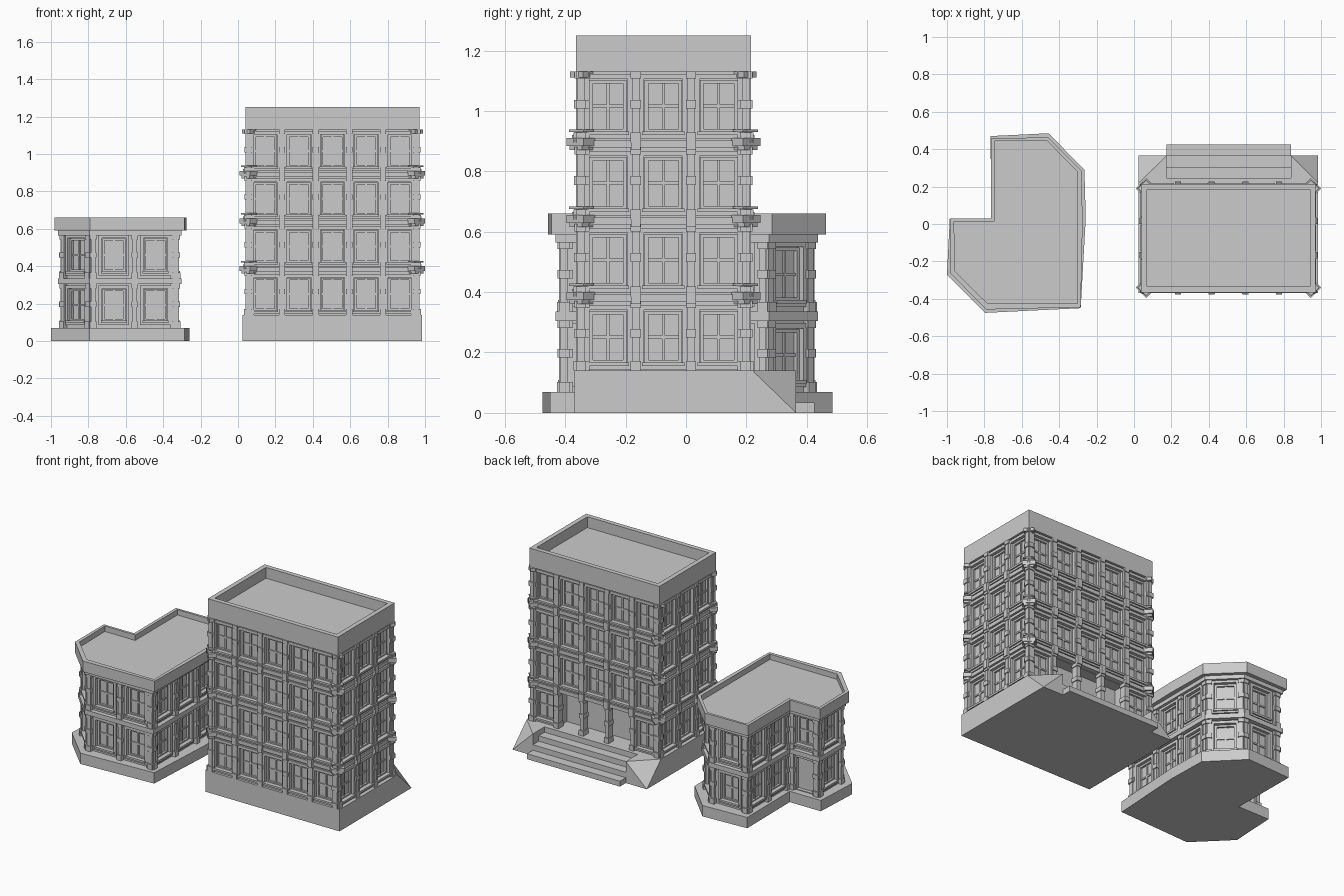
import bpy, bmesh
from mathutils import Vector

if "Cube" in bpy.data.objects:
    bpy.data.objects.remove(bpy.data.objects["Cube"])

parts = {}


def mesh(name):
    return parts.setdefault(name, bmesh.new())


def prism(name, poly, z0, z1, inner=None, floor=None):
    """Extruded CCW outline; with inner outline the top becomes a parapet around a sunken floor."""
    bm = mesh(name)
    loops = [(poly, z0), (poly, z1)]
    if inner:
        loops += [(inner, z1), (inner, floor)]
    rows = [[bm.verts.new((x, y, z)) for x, y in p] for p, z in loops]
    n = len(poly)
    for lo, hi in zip(rows, rows[1:]):
        for i in range(n):
            j = (i + 1) % n
            bm.faces.new((lo[i], lo[j], hi[j], hi[i]))
    bm.faces.new(rows[0][::-1])
    bm.faces.new(rows[-1])


def rect(x0, x1, y0, y1):
    return [(x0, y0), (x1, y0), (x1, y1), (x0, y1)]


def offset(poly, d):
    """Move every edge of a CCW outline outward by d."""
    out = []
    for i, p in enumerate(poly):
        p = Vector(p)
        e1 = (p - Vector(poly[i - 1])).normalized()
        e2 = (Vector(poly[(i + 1) % len(poly)]) - p).normalized()
        n1, n2 = Vector((e1.y, -e1.x)), Vector((e2.y, -e2.x))
        out.append(tuple(p + (n1 + n2) * d / (1 + n1.dot(n2))))
    return out


def block(name, wall, u0, u1, z0, z1, w0, w1):
    """Box in wall space: u along the wall, w outward."""
    a, d = wall
    n = Vector((d.y, -d.x))
    pts = [a + d * u + n * w for u, w in ((u0, w1), (u1, w1), (u1, w0), (u0, w0))]
    # outline must run counter-clockwise as seen from above
    prism(name, [(p.x, p.y) for p in pts][::-1] if
          (pts[1] - pts[0]).cross(pts[2] - pts[1]) < 0 else [(p.x, p.y) for p in pts], z0, z1)


def ring(name, wall, o, i, w0, w1):
    block(name, wall, o[0], i[0], o[2], o[3], w0, w1)
    block(name, wall, i[1], o[1], o[2], o[3], w0, w1)
    block(name, wall, i[0], i[1], o[2], i[2], w0, w1)
    block(name, wall, i[0], i[1], i[3], o[3], w0, w1)


def grow(r, d):
    return (r[0] - d, r[1] + d, r[2] - d, r[3] + d)


def window(tag, wall, u, z0, z1, bay):
    """Wall panel with opening, raised surround, sash, 2x2 glazing bars and sill."""
    zb, zt, half = bay
    sash = (u - 0.062, u + 0.062, z0, z1)
    pane = grow(sash, -0.012)
    ring(tag + "_wall_panels", wall, (u - half, u + half, zb, zt), grow(sash, 0.004), -0.045, -0.016)
    ring(tag + "_window_surrounds", wall, grow(sash, 0.02), grow(sash, 0.002), -0.045, -0.005)
    ring(tag + "_window_sashes", wall, sash, pane, -0.045, -0.022)
    zm = (z0 + z1) / 2
    block(tag + "_window_bars", wall, u - 0.005, u + 0.005, pane[2], pane[3], -0.045, -0.028)
    block(tag + "_window_bars", wall, pane[0], pane[1], zm - 0.005, zm + 0.005, -0.045, -0.029)
    block(tag + "_window_sills", wall, u - 0.07, u + 0.07, z0 - 0.008, z0 + 0.004, -0.045, 0.004)


def pillar(tag, wall, u, z0, z1, w=0.0):
    name = tag + "_pillars"
    block(name, wall, u - 0.012, u + 0.012, z0, z1, -0.045, w)
    h = z1 - z0
    for f0, f1, s in ((0.0, 0.14, 0.008), (0.48, 0.6, 0.006), (0.9, 1.0, 0.005)):
        block(name, wall, u - 0.017, u + 0.017, z0 + f0 * h, z0 + f1 * h, -0.045, w + s)


def facade(tag, outline, counts, floors, margin, skip=()):
    """Fill each outline edge with bays; skip holds (edge, bay, floor) left open."""
    for e, n in enumerate(counts):
        a, b = Vector(outline[e]), Vector(outline[(e + 1) % len(outline)])
        length = (b - a).length
        wall = (a, (b - a).normalized())
        pitch = (length - 2 * margin) / n
        for f, (zb, zt, z0, z1) in enumerate(floors):
            for k in range(n):
                if (e, k, f) not in skip:
                    window(tag, wall, margin + (k + 0.5) * pitch, z0, z1, (zb, zt, pitch / 2))
            for k in range(n + 1):
                pillar(tag, wall, min(max(margin + k * pitch, 0.017), length - 0.017), zb, zt)


def corner_blocks(tag, outline, z, sizes):
    """Diagonal bracket stones across each corner."""
    for i, p in enumerate(outline):
        p = Vector(p)
        d1 = (p - Vector(outline[i - 1])).normalized()
        d2 = (Vector(outline[(i + 1) % len(outline)]) - p).normalized()
        for half, z0, z1, w in sizes:
            block(tag + "_corner_brackets", (p, (d1 + d2).normalized()), -half, half, z + z0, z + z1, -0.05, w)


# ---- Tower ----
X0, X1, Y0, Y1 = 0.04, 0.97, -0.365, 0.215
tower = rect(X0, X1, Y0, Y1)
core = offset(tower, -0.035)
pitch = 0.18
ea, eb = 0.505 - 1.5 * pitch, 0.505 + 1.5 * pitch
# ground floor core with recessed entrance at the back
(cx0, cy0), _, (cx1, cy1), _ = core
prism("tower_ground_core", [(cx0, cy0), (cx1, cy0), (cx1, cy1), (eb, cy1), (eb, 0.11),
                            (ea, 0.11), (ea, cy1), (cx0, cy1)], 0.14, 0.365)
prism("tower_core", core, 0.365, 1.135)
prism("tower_base", rect(0.025, 0.985, -0.37, 0.225), 0, 0.14)
prism("tower_parapet", tower, 1.13, 1.25, offset(tower, -0.03), 1.18)
floors = [(0.14 if f == 0 else 0.13 + 0.255 * f, min(0.37 + 0.255 * f, 1.13),
           0.163 + 0.255 * f, 0.338 + 0.255 * f) for f in range(4)]
facade("tower", tower, (5, 3, 5, 3), floors, 0.015, {(2, k, 0) for k in (1, 2, 3)})
for f in range(3):
    z = 0.38 + 0.255 * f
    prism("tower_floor_bands", offset(tower, -0.004), z - 0.012, z + 0.012)
    for e, n in enumerate((5, 3, 5, 3)):
        a, b = Vector(tower[e]), Vector(tower[(e + 1) % 4])
        L = (b - a).length
        for k in range(1, n):
            u = 0.015 + k * (L - 0.03) / n
            block("tower_band_stones", (a, (b - a) / L), u - 0.016, u + 0.016, z - 0.02, z + 0.03, -0.03, 0.012)
    corner_blocks("tower", tower, z, [(0.04, -0.006, 0.02, 0.004), (0.03, -0.02, -0.006, 0.0),
                                      (0.034, 0.04, 0.048, -0.002)])
corner_blocks("tower", tower, 1.11, [(0.03, 0.0, 0.02, -0.003)])

# Entrance steps
for k in range(4):
    prism("entrance_steps", rect(0.175, 0.84, 0.2, 0.425 - 0.06 * k), 0.035 * k, 0.035 * (k + 1))
# Sloped cheek blocks beside the steps: outer top corner drops to the ground
for inner_x, outer_x in ((0.175, 0.025), (0.84, 0.985)):
    bm = mesh("step_cheeks")
    pts = [(inner_x, 0.22, 0), (outer_x, 0.22, 0), (outer_x, 0.365, 0), (inner_x, 0.365, 0),
           (inner_x, 0.22, 0.14), (outer_x, 0.22, 0.14), (inner_x, 0.365, 0.14)]
    v = [bm.verts.new(p) for p in pts]
    for f in ((0, 3, 2, 1), (0, 1, 5, 4), (1, 2, 5), (2, 3, 6), (3, 0, 4, 6), (4, 5, 6), (5, 2, 6)):
        bm.faces.new([v[i] for i in f])

# ---- Low annex with two cut corners and a notch ----
annex = [(-0.79, -0.42), (-0.315, -0.42), (-0.315, 0.27), (-0.47, 0.425),
         (-0.74, 0.425), (-0.74, 0.0), (-0.95, 0.0), (-0.95, -0.255)]
base = [(-0.795, -0.475), (-0.285, -0.45), (-0.258, 0.03), (-0.265, 0.29), (-0.457, 0.485),
        (-0.767, 0.47), (-0.763, 0.03), (-0.985, 0.03), (-1.0, -0.27)]
roof = [(-0.79, -0.457), (-0.285, -0.445), (-0.275, 0.0), (-0.28, 0.285), (-0.46, 0.463),
        (-0.765, 0.458), (-0.765, 0.03), (-0.98, 0.03), (-0.98, -0.265)]
roof_in = [(-0.783, -0.425), (-0.302, -0.425), (-0.302, 0.0), (-0.302, 0.278), (-0.465, 0.445),
           (-0.745, 0.445), (-0.745, 0.014), (-0.962, 0.014), (-0.958, -0.252)]
prism("annex_base", base, 0, 0.07)
prism("annex_core", offset(annex, -0.035), 0.07, 0.6)
prism("annex_roof", roof, 0.59, 0.66, roof_in, 0.625)
for z0, z1 in ((0.305, 0.335), (0.565, 0.592)):
    prism("annex_bands", offset(annex, 0.012), z0, z1)
facade("annex", annex, (2, 3, 1, 1, 2, 1, 1, 1),
       [(0.07, 0.305, 0.105, 0.278), (0.335, 0.565, 0.37, 0.548)], 0.015, {(5, 0, 0)})
# Plain doorway in the notch
door_wall = (Vector((-0.74, 0.0)), Vector((-1, 0)))
ring("annex_doorway", door_wall, (0.015, 0.195, 0.07, 0.305), (0.04, 0.17, 0.075, 0.28), -0.04, -0.012)

# Turn every part into an object
for name, bm in parts.items():
    bmesh.ops.recalc_face_normals(bm, faces=bm.faces)
    me = bpy.data.meshes.new(name)
    bm.to_mesh(me)
    bm.free()
    bpy.context.collection.objects.link(bpy.data.objects.new(name, me))
